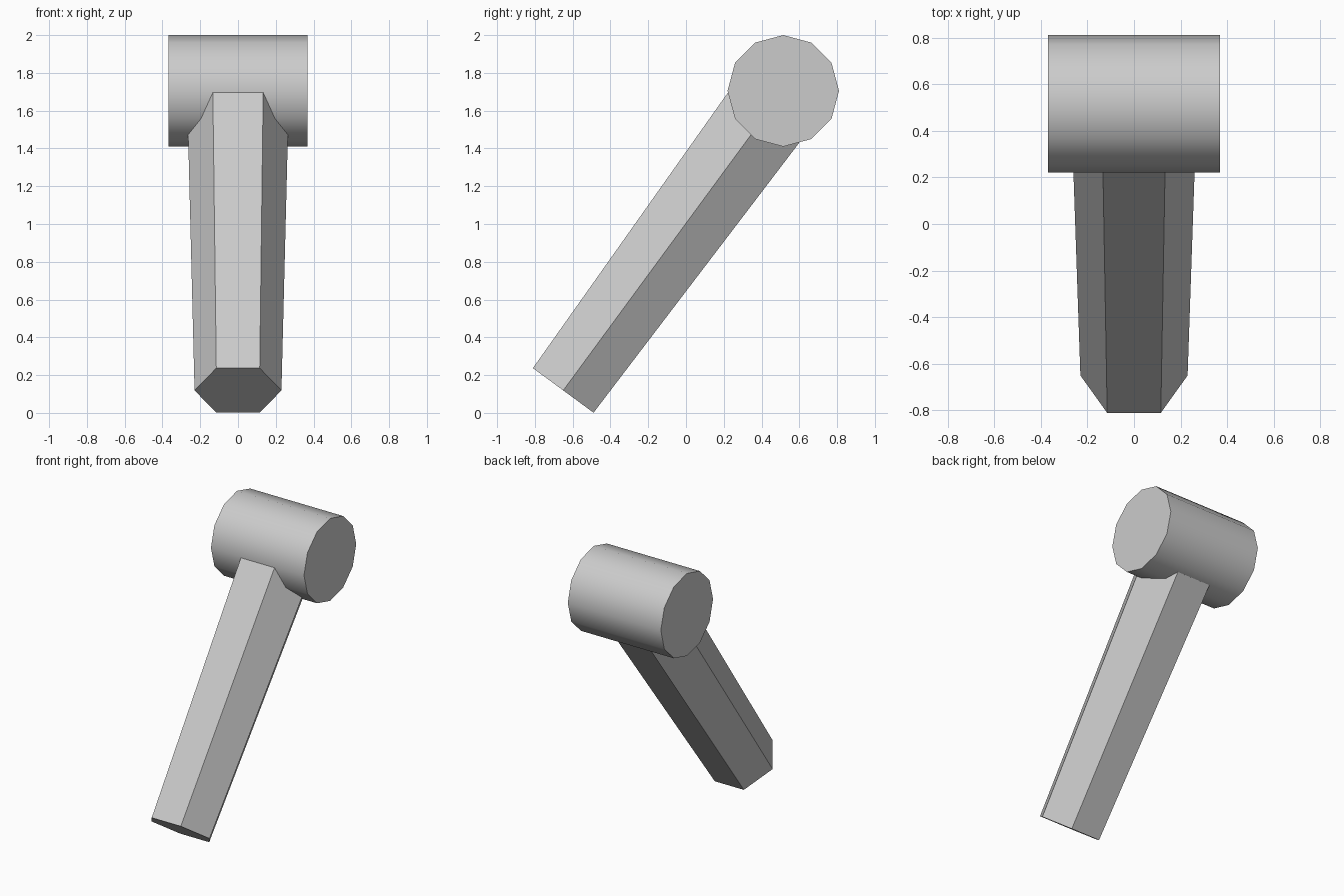
import bpy
import math
from mathutils import Matrix, Vector

cube = bpy.data.objects.get("Cube")
if cube:
    bpy.data.objects.remove(cube, do_unlink=True)

# Single plain grey
grey = bpy.data.materials.new("plain_grey")
grey.use_nodes = True
colour = (0.6, 0.6, 0.6, 1)
grey.diffuse_color = colour
grey.node_tree.nodes["Principled BSDF"].inputs["Base Color"].default_value = colour


def add_prism(name, sides, start, end, r_start, r_end, spin=0.0):
    """Prism with regular ends, running from start to end."""
    axis = end - start
    bpy.ops.mesh.primitive_cone_add(vertices=sides, radius1=r_start, radius2=r_end,
                                    depth=axis.length)
    ob = bpy.context.object
    ob.name = ob.data.name = name
    ob.data.transform(Matrix.Rotation(spin, 4, "Z"))
    turn = Vector((0, 0, 1)).rotation_difference(axis).to_matrix().to_4x4()
    ob.data.transform(turn)
    ob.location = (start + end) / 2
    ob.data.materials.append(grey)
    return ob


head_centre = Vector((0, 0.515, 1.705))
half_width = Vector((0.368, 0, 0))

# Twelve-sided head lying across the top, smooth around its side
head = add_prism("head", 12, head_centre - half_width, head_centre + half_width, 0.295, 0.295)
bpy.ops.object.shade_smooth_by_angle(angle=math.radians(40))

# Six-sided leaning handle, widening towards the head
handle = add_prism("handle", 6, Vector((0, -0.65, 0.119)), head_centre,
                   0.23, 0.27, math.radians(90))
